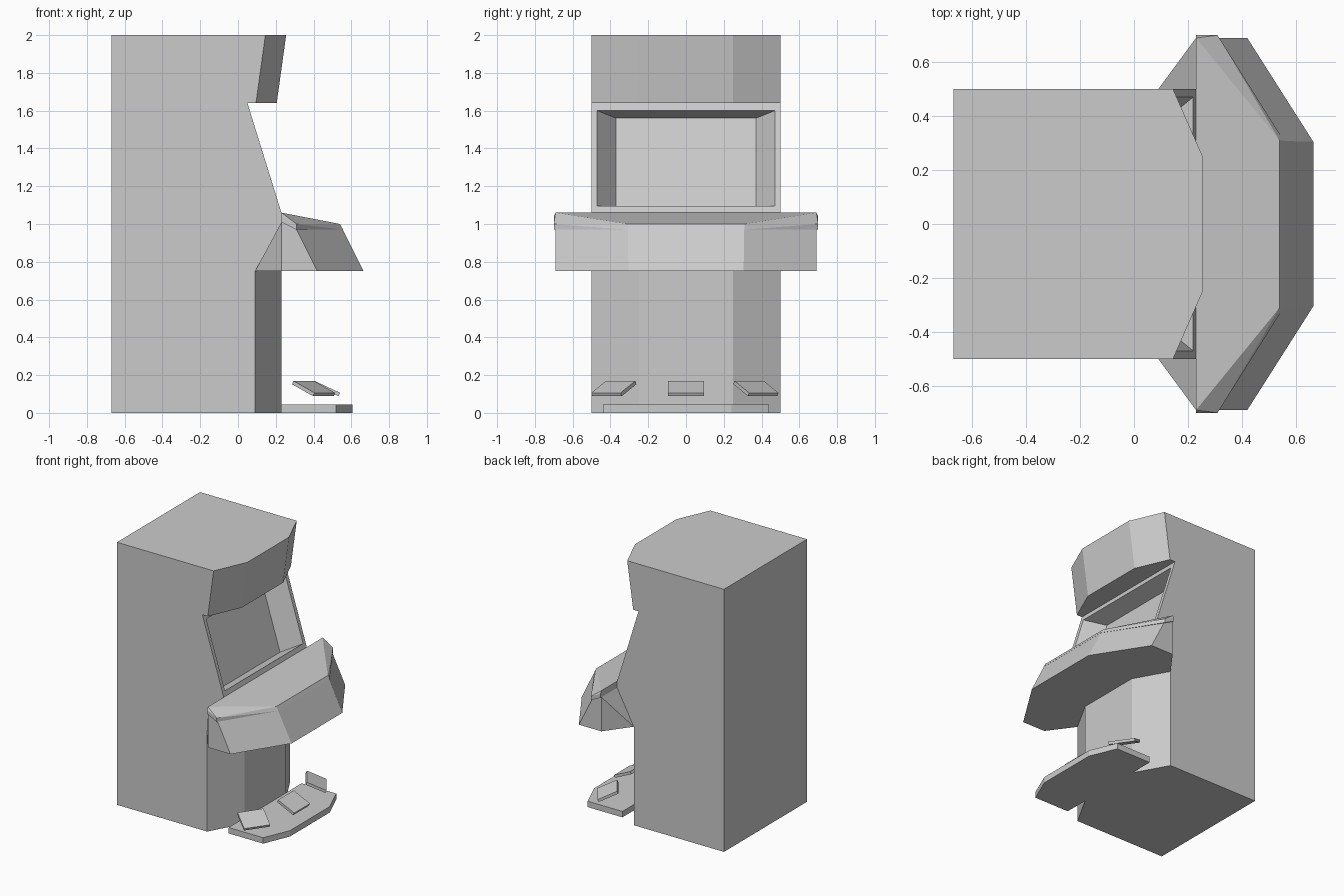
import bpy, bmesh, math

if "Cube" in bpy.data.objects:
    bpy.data.objects.remove(bpy.data.objects["Cube"])


def finish(name, bm):
    bmesh.ops.recalc_face_normals(bm, faces=bm.faces)
    me = bpy.data.meshes.new(name)
    bm.to_mesh(me)
    bm.free()
    ob = bpy.data.objects.new(name, me)
    bpy.context.collection.objects.link(ob)
    return ob


def hull(name, points):
    """Convex solid from (x, y, z) points, each mirrored across y = 0."""
    bm = bmesh.new()
    for x, y, z in points:
        for s in (-1, 1):
            bm.verts.new((x, s * y, z))
    res = bmesh.ops.convex_hull(bm, input=bm.verts)
    junk = set(res["geom_interior"] + res["geom_unused"])
    bmesh.ops.delete(bm, geom=[v for v in junk if isinstance(v, bmesh.types.BMVert)],
                     context='VERTS')
    bmesh.ops.dissolve_limit(bm, angle_limit=math.radians(0.5),
                             verts=bm.verts, edges=bm.edges)
    return finish(name, bm)


def loft(name, sections):
    """Solid skinned through (y, [(x, z), ...]) sections."""
    bm = bmesh.new()
    rings = [[bm.verts.new((x, y, z)) for x, z in prof] for y, prof in sections]
    n = len(rings[0])
    for a, b in zip(rings, rings[1:]):
        for i in range(n):
            j = (i + 1) % n
            bm.faces.new((a[i], a[j], b[j], b[i]))
    bm.faces.new(rings[0])
    bm.faces.new(rings[-1])
    return finish(name, bm)


# Cabinet: side profile and a fuller middle profile give the chamfered front
def profile(low, sign_low, sign_top):
    return [(-.67, 0), (low, 0), (low, .75), (.23, 1.01), (.23, 1.06),
            (.05, 1.64), (sign_low, 1.64), (sign_top, 2), (-.67, 2)]


side, middle = profile(.09, .095, .145), profile(.23, .205, .255)
cabinet = loft("cabinet", [(-.5, side), (-.25, middle), (.25, middle), (.5, side)])

# Tapered screen recess cut into the sloped front
front = [(.0624, .47, 1.60), (.219, .47, 1.095)]
back = [(-.067, .37, 1.56), (.095, .37, 1.035)]
outer = [tuple(f + .1 * (f - b) for f, b in zip(p, q)) for p, q in zip(front, back)]
cutter = hull("screen_recess_cutter", outer + back)
cutter.hide_render = True
cutter.hide_set(True)
cut = cabinet.modifiers.new("screen_recess", 'BOOLEAN')
cut.operation = 'DIFFERENCE'
cut.solver = 'EXACT'
cut.object = cutter

# Control console: flared housing and sloped top panel
hull("console_housing", [(.09, .5, .75), (.23, .69, .75), (.42, .69, .75),
                         (.665, .305, .75), (.23, .69, 1.01), (.31, .69, .97),
                         (.555, .308, .97)])
hull("console_top", [(.23, .69, 1.06), (.23, .70, 1.04), (.23, .70, 1.01),
                     (.31, .70, 1.0), (.31, .70, .97), (.54, .31, 1.0),
                     (.556, .309, .97)])

# Foot platform
hull("foot_platform", [(x, y, z) for z in (0, .045)
                       for x, y in ((.228, .44), (.52, .44), (.605, .24))])

# Three tilted pedals, the outer two turned outwards
for name, x, y, yaw in (("pedal_left", .40, -.382, -35), ("pedal_middle", .468, 0, 0),
                        ("pedal_right", .40, .37, 35)):
    bm = bmesh.new()
    bmesh.ops.create_cube(bm, size=1)
    bmesh.ops.scale(bm, vec=(.15, .19, .02), verts=bm.verts)
    pedal = finish(name, bm)
    pedal.location = (x, y, .129)
    pedal.rotation_euler = (0, math.radians(25), math.radians(yaw))
